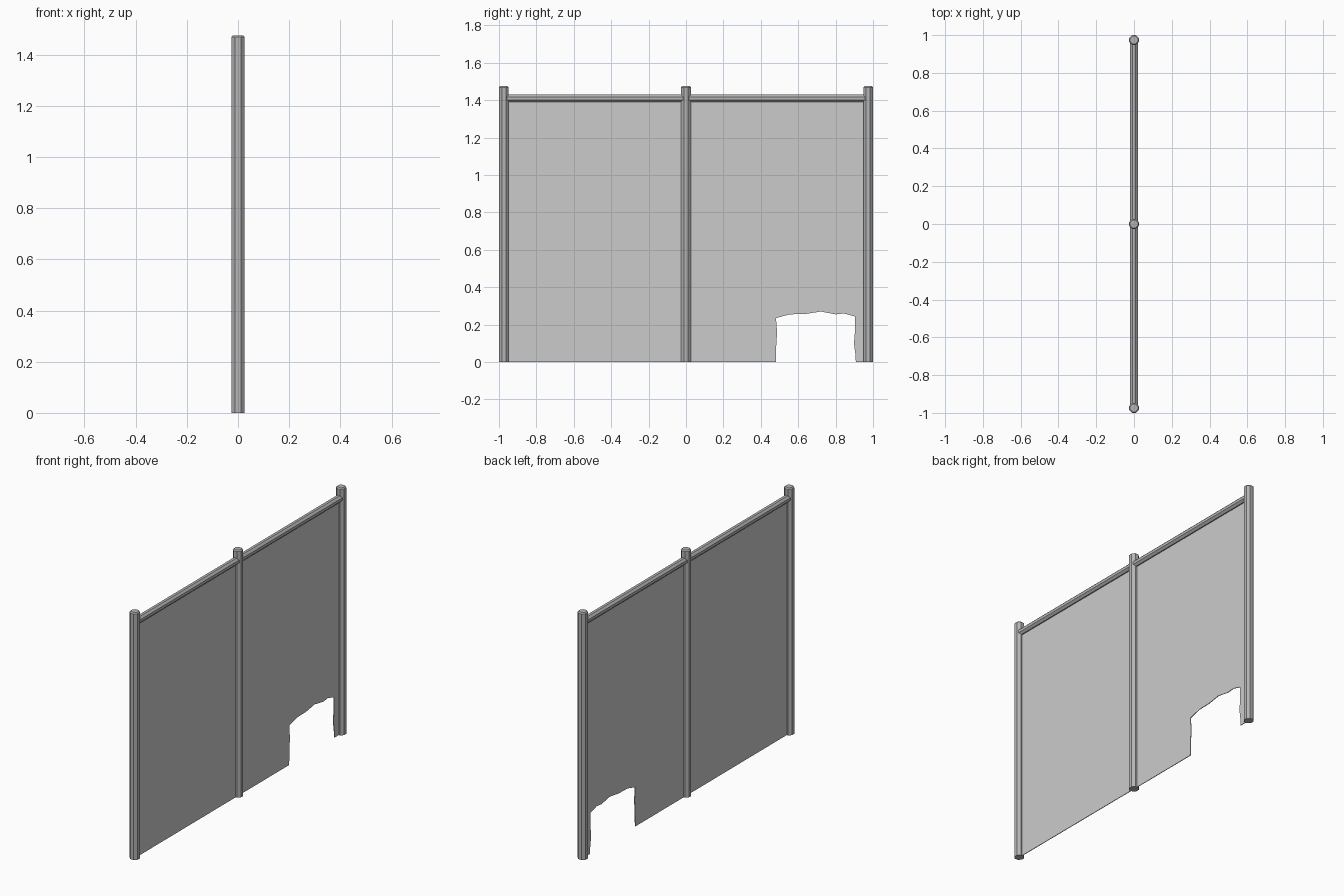
import bpy, bmesh, math
from mathutils import Matrix, Vector

cube = bpy.data.objects.get("Cube")
if cube:
    bpy.data.objects.remove(cube)

POST_YS = (-0.974, 0.0, 0.974)
POST_HALF = 0.026
POST_HEIGHT = 1.475
RAIL_Z = 1.41
RAIL_HALF = 0.02
SHEET_THICKNESS = 0.004


def material(name, grey):
    mat = bpy.data.materials.new(name)
    mat.use_nodes = True
    colour = (grey, grey, grey, 1)
    mat.diffuse_color = colour
    mat.node_tree.nodes["Principled BSDF"].inputs["Base Color"].default_value = colour
    return mat


metal = material("post grey", 0.46)
sheet = material("sheet light grey", 0.6)


def finish(name, bm, mat):
    bmesh.ops.recalc_face_normals(bm, faces=bm.faces)
    mesh = bpy.data.meshes.new(name)
    bm.to_mesh(mesh)
    bm.free()
    mesh.materials.append(mat)
    obj = bpy.data.objects.new(name, mesh)
    bpy.context.collection.objects.link(obj)
    return obj


def octagon_bar(name, half, length, centre, along_y=False, chamfer=0.0):
    """Eight-sided bar with its flats facing the axes."""
    bm = bmesh.new()
    radius = half / math.cos(math.pi / 8)
    bmesh.ops.create_cone(bm, cap_ends=True, segments=8, radius1=radius,
                          radius2=radius, depth=length)
    # create_cone may start on a corner: turn it so a flat faces +x
    if max(v.co.x for v in bm.verts) > half + 1e-5:
        bmesh.ops.rotate(bm, verts=bm.verts, matrix=Matrix.Rotation(math.pi / 8, 3, 'Z'))
    if chamfer:
        rim = [e for e in bm.edges if all(v.co.z > 0 for v in e.verts)]
        bmesh.ops.bevel(bm, geom=rim, offset=chamfer, segments=1, affect='EDGES')
    if along_y:
        bmesh.ops.rotate(bm, verts=bm.verts, matrix=Matrix.Rotation(math.pi / 2, 3, 'X'))
    bmesh.ops.translate(bm, verts=bm.verts, vec=Vector(centre))
    return finish(name, bm, metal)


def panel(name, outline):
    """Thin sheet from a (y, z) outline."""
    bm = bmesh.new()
    face = bm.faces.new([bm.verts.new((-SHEET_THICKNESS / 2, y, z)) for y, z in outline])
    out = bmesh.ops.extrude_face_region(bm, geom=[face], use_keep_orig=True)
    moved = [g for g in out["geom"] if isinstance(g, bmesh.types.BMVert)]
    bmesh.ops.translate(bm, verts=moved, vec=(SHEET_THICKNESS, 0, 0))
    bmesh.ops.triangulate(bm, faces=[f for f in bm.faces if len(f.verts) > 4])
    return finish(name, bm, sheet)


# Upright posts with a chamfered top
for label, y in zip(("front", "middle", "back"), POST_YS):
    octagon_bar(label + "_post", POST_HALF, POST_HEIGHT, (0, y, POST_HEIGHT / 2),
                chamfer=0.006)

# Top rails running between the posts
for label, y0, y1 in zip(("front", "back"), POST_YS, POST_YS[1:]):
    octagon_bar(label + "_rail", RAIL_HALF, y1 - y0 - POST_HALF,
                (0, (y0 + y1) / 2, RAIL_Z), along_y=True)

# Whole front panel
panel("front_panel", [(POST_YS[0], 0), (POST_YS[1], 0),
                      (POST_YS[1], RAIL_Z), (POST_YS[0], RAIL_Z)])

# Back panel with a ragged hole torn out of its lower edge
hole = [(0.48, 0), (0.482, 0.08), (0.487, 0.16), (0.481, 0.235), (0.555, 0.255),
        (0.64, 0.257), (0.72, 0.27), (0.80, 0.255), (0.845, 0.26), (0.903, 0.243),
        (0.904, 0.17), (0.898, 0.1), (0.906, 0.04), (0.908, 0)]
panel("back_panel", [(POST_YS[1], 0)] + hole +
      [(POST_YS[2], 0), (POST_YS[2], RAIL_Z), (POST_YS[1], RAIL_Z)])
